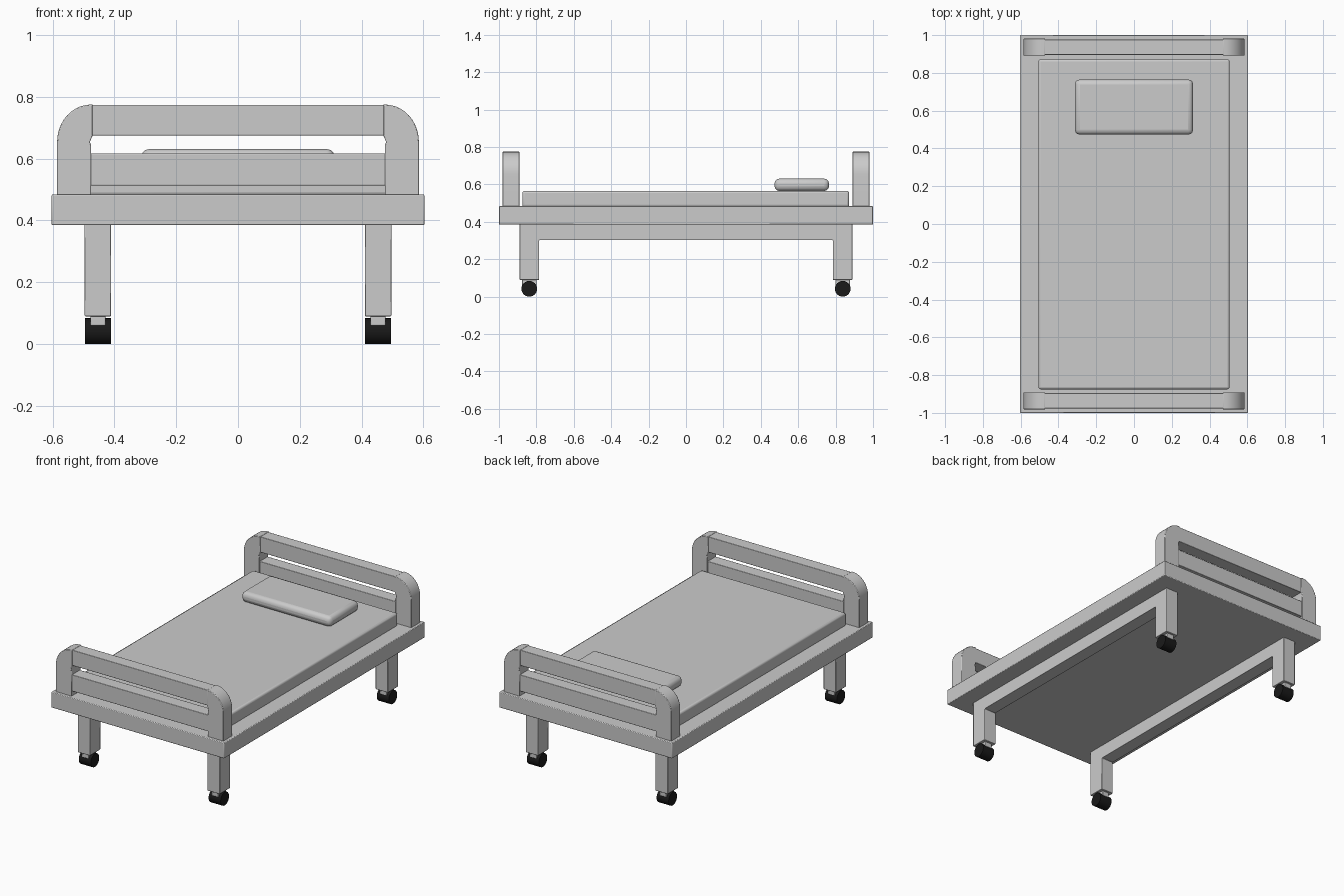
import bpy, bmesh, math
from mathutils import Matrix

if "Cube" in bpy.data.objects:
    bpy.data.objects.remove(bpy.data.objects["Cube"])

black = bpy.data.materials.new("black_rubber")
black.diffuse_color = (0.01, 0.01, 0.01, 1)
black.use_nodes = True
black.node_tree.nodes["Principled BSDF"].inputs["Base Color"].default_value = black.diffuse_color


def finish(name, bm, bevel=0.0, segments=2):
    bmesh.ops.recalc_face_normals(bm, faces=bm.faces)
    mesh = bpy.data.meshes.new(name)
    bm.to_mesh(mesh)
    bm.free()
    ob = bpy.data.objects.new(name, mesh)
    bpy.context.collection.objects.link(ob)
    if bevel:
        mod = ob.modifiers.new("Bevel", 'BEVEL')
        mod.width, mod.segments = bevel, segments
        mod.limit_method, mod.angle_limit = 'ANGLE', math.radians(40)
    bpy.ops.object.select_all(action='DESELECT')
    ob.select_set(True)
    bpy.context.view_layer.objects.active = ob
    bpy.ops.object.shade_smooth_by_angle(angle=math.radians(50))
    return ob


def box(name, x0, x1, y0, y1, z0, z1, bevel=0.003, segments=2):
    bm = bmesh.new()
    bmesh.ops.create_cube(bm, size=1)
    bmesh.ops.scale(bm, vec=(x1 - x0, y1 - y0, z1 - z0), verts=bm.verts)
    bmesh.ops.translate(bm, vec=((x0 + x1) / 2, (y0 + y1) / 2, (z0 + z1) / 2), verts=bm.verts)
    return finish(name, bm, bevel, segments)


def prism(name, points, axis, start, depth, bevel=0.003):
    # Extrude a flat profile along x (points are y,z) or y (points are x,z)
    bm = bmesh.new()
    if axis == 'x':
        verts = [bm.verts.new((start, a, b)) for a, b in points]
        move = (depth, 0, 0)
    else:
        verts = [bm.verts.new((a, start, b)) for a, b in points]
        move = (0, depth, 0)
    out = bmesh.ops.extrude_face_region(bm, geom=[bm.faces.new(verts)], use_keep_orig=True)
    bmesh.ops.translate(bm, vec=move, verts=[v for v in out['geom'] if isinstance(v, bmesh.types.BMVert)])
    return finish(name, bm, bevel)


# Deck, mattress and pillow
box("bed_deck", -0.603, 0.603, -1, 1, 0.385, 0.484, 0.004)
box("mattress", -0.506, 0.506, -0.875, 0.872, 0.48, 0.565, 0.012, 3)
box("pillow", -0.313, 0.313, 0.473, 0.765, 0.565, 0.631, 0.026, 3)

# End boards: rounded corner posts joined by two rails
arc = [(0.475 + 0.11 * math.cos(t), 0.655 + 0.12 * math.sin(t))
       for t in [math.radians(90 * i / 10) for i in range(11)]]
post = [(0.475, 0.48), (0.585, 0.48)] + arc + [
    (0.470, 0.775), (0.470, 0.675), (0.479, 0.655), (0.475, 0.64)]
for end, yc in (("foot", -0.936), ("head", 0.936)):
    for side, s in (("left", -1), ("right", 1)):
        prism(f"{end}_post_{side}", [(s * x, z) for x, z in post], 'y', yc - 0.045, 0.09)
    box(f"{end}_upper_rail", -0.476, 0.476, yc - 0.04, yc + 0.04, 0.675, 0.773)
    box(f"{end}_lower_rail", -0.482, 0.482, yc - 0.04, yc + 0.04, 0.513, 0.617)

# Under frames: two legs and a side rail in one profile
legs = [(-0.89, 0.09), (-0.785, 0.09), (-0.785, 0.302), (0.785, 0.302),
        (0.785, 0.09), (0.89, 0.09), (0.89, 0.39), (-0.89, 0.39)]
for side, s in (("left", -1), ("right", 1)):
    xc = s * 0.453
    prism(f"under_frame_{side}", legs, 'x', xc - 0.043, 0.086)
    # Casters
    for end, yc in (("foot", -0.838), ("head", 0.838)):
        box(f"caster_bracket_{end}_{side}", xc - 0.024, xc + 0.024, yc - 0.039, yc + 0.039, 0.06, 0.095)
        bm = bmesh.new()
        bmesh.ops.create_cone(bm, cap_ends=True, segments=24, radius1=0.042, radius2=0.042, depth=0.084,
                              matrix=Matrix.Translation((xc, yc, 0.042)) @ Matrix.Rotation(math.pi / 2, 4, 'Y'))
        wheel = finish(f"caster_wheel_{end}_{side}", bm)
        wheel.data.materials.append(black)
